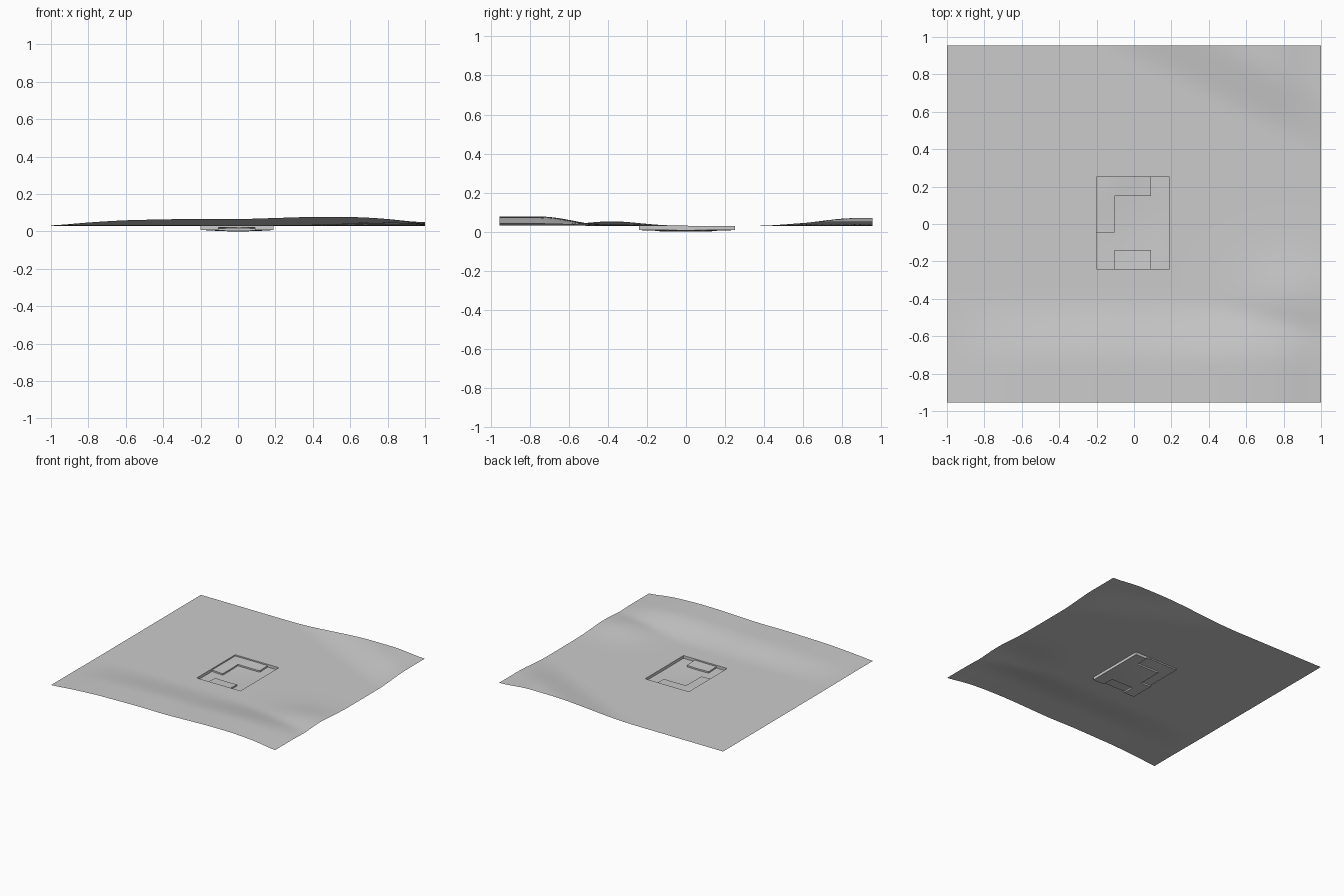
import bpy, bmesh, math

cube = bpy.data.objects.get("Cube")
if cube:
    bpy.data.objects.remove(cube)


def smooth(t):
    t = max(0.0, min(1.0, t))
    return t * t * (3 - 2 * t)


# Height of the front ridge from left to right
RIDGE = [(-1, 0), (-0.8, 0.018), (-0.6, 0.03), (-0.2, 0.038), (0, 0.035),
         (0.4, 0.048), (0.6, 0.048), (0.8, 0.038), (1, 0.008)]


def ridge(x):
    for (a, ha), (b, hb) in zip(RIDGE, RIDGE[1:]):
        if x <= b:
            return ha + (hb - ha) * (x - a) / (b - a)
    return RIDGE[-1][1]


def ground(x, y):
    front = sum(ridge(min(1, max(-1, x + d))) for d in (-0.06, 0, 0.06)) / 3
    front *= smooth((-0.38 - y) / 0.37)
    shoulder = 0.023 * math.exp(-((x - 0.85) / 0.28) ** 2 - ((y + 0.38) / 0.2) ** 2)
    back = 0.04 * smooth((0.45 * x + 0.89 * y - 0.76) / 0.34)
    back *= 1 - 0.5 * smooth((x - 0.72) / 0.28)
    return 0.03 + max(front, shoulder, back)


# Sunken foundation levels
def level(x, y):
    if not (-0.2 < x < 0.19 and -0.24 < y < 0.25):
        return "ground"
    left_arm = x < -0.105 and y > -0.045
    back_arm = x < 0.09 and y > 0.15
    front_block = -0.105 < x < 0.09 and y < -0.14
    return "shelf" if left_arm or back_arm or front_block else "floor"


def height(x, y, kind):
    if kind == "ground":
        return ground(x, y)
    bowl = 0.008 * min(1, (x / 0.2) ** 2 + (y / 0.25) ** 2)
    return bowl + (0.012 if kind == "shelf" else 0)


def lines(stops, step):
    out = [stops[0]]
    for a, b in zip(stops, stops[1:]):
        n = max(1, round((b - a) / step))
        out += [a + (b - a) * k / n for k in range(1, n + 1)]
    return out


xs = lines([-1, -0.2, -0.105, 0.09, 0.19, 1], 0.04)
ys = lines([-0.955, -0.24, -0.14, -0.045, 0.15, 0.25, 0.955], 0.04)

bm = bmesh.new()
verts = {}


def vert(i, j, kind):
    key = (i, j, kind)
    if key not in verts:
        verts[key] = bm.verts.new((xs[i], ys[j], height(xs[i], ys[j], kind)))
    return verts[key]


kinds = {(i, j): level((xs[i] + xs[i + 1]) / 2, (ys[j] + ys[j + 1]) / 2)
         for i in range(len(xs) - 1) for j in range(len(ys) - 1)}

for (i, j), kind in kinds.items():
    # Level surface
    bm.faces.new([vert(i + a, j + b, kind) for a, b in ((0, 0), (1, 0), (1, 1), (0, 1))])
    # Walls where neighbouring levels differ
    for other, p, q in (((i + 1, j), (i + 1, j), (i + 1, j + 1)),
                        ((i, j + 1), (i + 1, j + 1), (i, j + 1))):
        near = kinds.get(other, kind)
        if near != kind:
            bm.faces.new([vert(*q, kind), vert(*p, kind), vert(*p, near), vert(*q, near)])

bm.normal_update()
mesh = bpy.data.meshes.new("terrain")
bm.to_mesh(mesh)
bm.free()
terrain = bpy.data.objects.new("terrain", mesh)
bpy.context.collection.objects.link(terrain)

# Plain grey surface
GREY = (0.6, 0.6, 0.6, 1)
mat = bpy.data.materials.new("plain grey")
mat.use_nodes = True
mat.diffuse_color = GREY
mat.node_tree.nodes["Principled BSDF"].inputs["Base Color"].default_value = GREY
mesh.materials.append(mat)

bpy.context.view_layer.objects.active = terrain
terrain.select_set(True)
bpy.ops.object.shade_smooth_by_angle(angle=math.radians(30))
